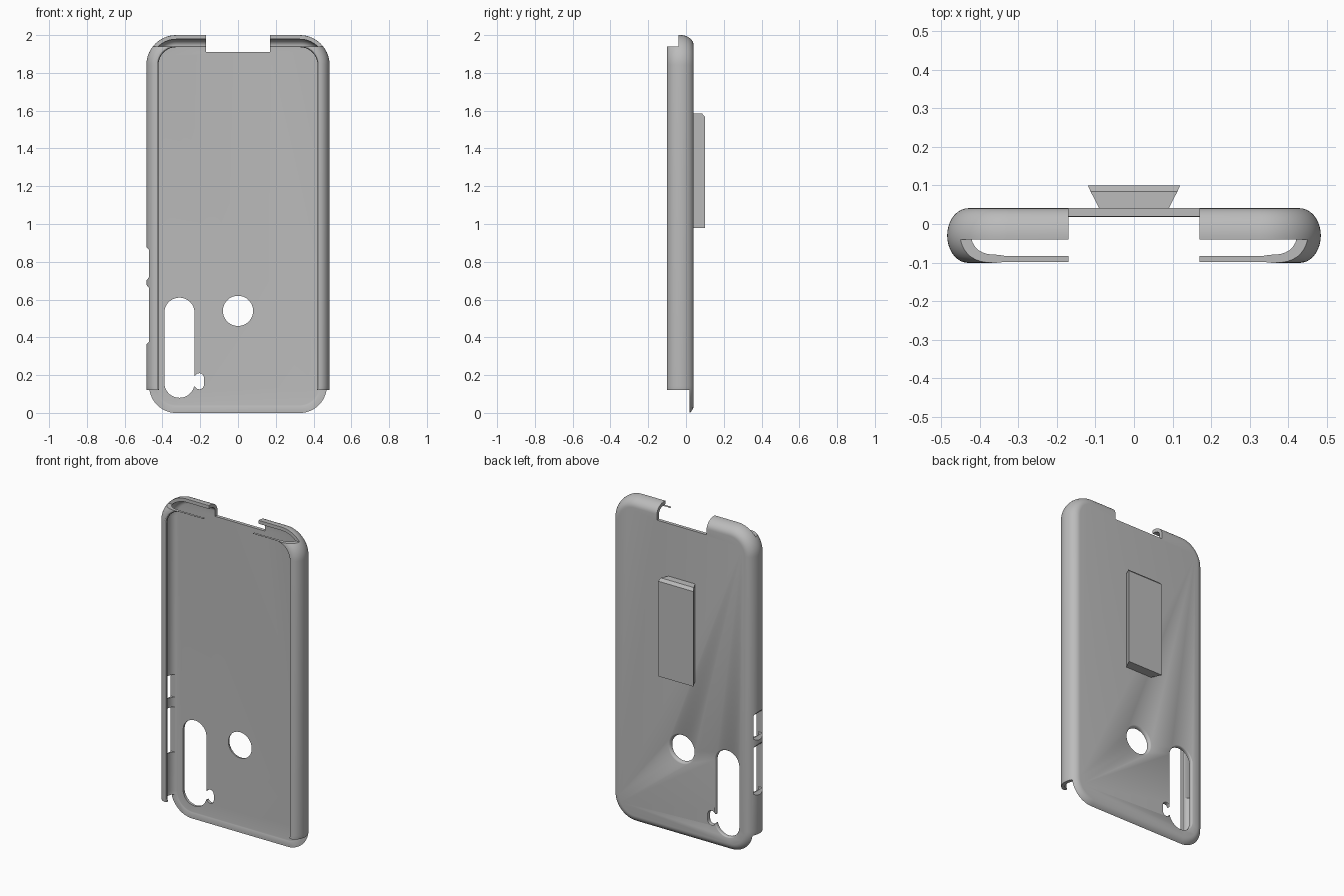
import bpy, bmesh
from math import sin, cos, pi, radians

cube = bpy.data.objects.get("Cube")
if cube:
    bpy.data.objects.remove(cube)

grey = bpy.data.materials.new("plain_grey")
grey.use_nodes = True
colour = (0.5, 0.5, 0.5, 1)
grey.diffuse_color = colour
grey.node_tree.nodes["Principled BSDF"].inputs["Base Color"].default_value = colour


def loft(name, loops):
    """Solid through a stack of equal-sized point loops, capped at both ends."""
    bm = bmesh.new()
    rings = [[bm.verts.new(p) for p in loop] for loop in loops]
    n = len(rings[0])
    for a, b in zip(rings, rings[1:]):
        for i in range(n):
            j = (i + 1) % n
            bm.faces.new((a[i], a[j], b[j], b[i]))
    bm.faces.new(rings[0])
    bm.faces.new(rings[-1][::-1])
    bmesh.ops.recalc_face_normals(bm, faces=bm.faces)
    mesh = bpy.data.meshes.new(name)
    bm.to_mesh(mesh)
    bm.free()
    obj = bpy.data.objects.new(name, mesh)
    bpy.context.collection.objects.link(obj)
    mesh.materials.append(grey)
    return obj


def rounded(x0, x1, z0, z1, r, y, steps=14):
    """Rounded rectangle loop at depth y."""
    corners = ((x1 - r, z1 - r), (x0 + r, z1 - r), (x0 + r, z0 + r), (x1 - r, z0 + r))
    return [(cx + r * cos(a), y, cz + r * sin(a))
            for q, (cx, cz) in enumerate(corners)
            for a in [(q + k / steps) * pi / 2 for k in range(steps + 1)]]


def rect(x0, x1, z0, z1, y):
    return [(x0, y, z0), (x1, y, z0), (x1, y, z1), (x0, y, z1)]


def cut(target, cutter):
    bpy.context.view_layer.objects.active = target
    mod = target.modifiers.new("cut", "BOOLEAN")
    mod.operation = "DIFFERENCE"
    mod.solver = "EXACT"
    mod.object = cutter
    bpy.ops.object.modifier_apply(modifier=mod.name)
    bpy.data.objects.remove(cutter)


def box_cut(target, x0, x1, y0, y1, z0, z1):
    cut(target, loft("cutter", [rect(x0, x1, z0, z1, y) for y in (y0, y1)]))


def flared_hole(target, cx, z0, z1, r, flare):
    """Pill-shaped hole whose rim is filleted on the back."""
    rims = [(-0.06, 0)]
    rims += [(0.042 - flare * (1 - sin(a)), flare * (1 - cos(a)))
             for a in [radians(15 * k) for k in range(6)]]
    rims += [(0.06, flare * 0.95)]
    cut(target, loft("cutter", [
        rounded(cx - r - g, cx + r + g, z0 - g, z1 + g, (r + g) * 0.998, y)
        for y, g in rims]))


# Shell: outline swept along a curled rim section, back face to inner face
STEPS = 18
angles = [pi / 2 - pi * k / STEPS for k in range(STEPS + 1)]
section = [(0.055 - 0.055 * cos(a), -0.03 + 0.071 * sin(a)) for a in angles]
section += [(0.061, -0.098), (0.064, -0.091), (0.062, -0.085)]
section += [(0.057 - 0.036 * cos(a), -0.03 + 0.05 * sin(a)) for a in reversed(angles)]
shell = loft("case_shell", [
    rounded(-0.485 + d, 0.485 - d, -0.015 + d, 2 - d, 0.158 - d, y)
    for d, y in section])

# Open bottom end, lowered top lip and top notch
box_cut(shell, -0.7, 0.7, -0.3, 0.018, -0.3, 0.12)
box_cut(shell, -0.7, 0.7, -0.3, -0.04, 1.94, 2.3)
box_cut(shell, -0.17, 0.17, -0.3, 0.3, 1.91, 2.3)

# Side button slots with sloped ends
for z0, z1 in ((0.38, 0.66), (0.72, 0.86)):
    cut(shell, loft("cutter", [
        [(x, -0.077, z0 - g), (x, 0.016, z0 - g), (x, 0.016, z1 + g), (x, -0.077, z1 + g)]
        for x, g in ((-0.42, 0), (-0.469, 0), (-0.5, 0.035))]))

# Camera window with its small side opening, and the round sensor hole
flared_hole(shell, -0.31, 0.08, 0.61, 0.08, 0.01)
flared_hole(shell, -0.205, 0.125, 0.21, 0.025, 0.006)
box_cut(shell, -0.26, -0.205, 0.0, 0.1, 0.14, 0.195)
flared_hole(shell, 0, 0.46, 0.62, 0.08, 0.018)

# Dovetail mounting block on the back, chamfered along its top edge
block = loft("mount_block", [
    rect(-w, w, 0.98, top, y)
    for w, top, y in ((0.085, 1.585, 0.03), (0.113, 1.585, 0.085), (0.12, 1.568, 0.1))])

bpy.ops.object.select_all(action="DESELECT")
shell.select_set(True)
bpy.context.view_layer.objects.active = shell
bpy.ops.object.shade_smooth_by_angle(angle=radians(30))
